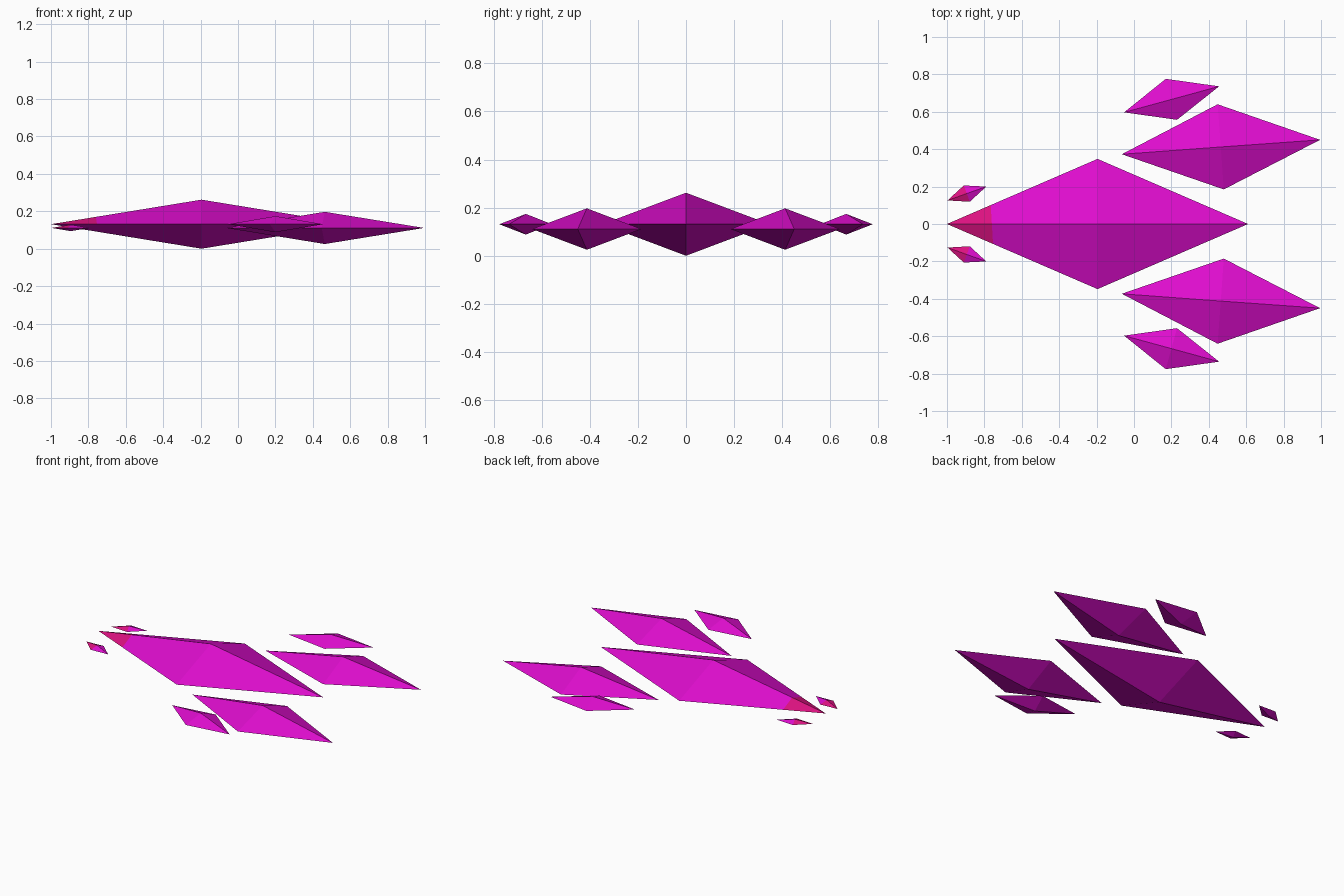
import bpy, bmesh
from mathutils import Vector

if "Cube" in bpy.data.objects:
    bpy.data.objects.remove(bpy.data.objects["Cube"])


def material(name, rgb):
    m = bpy.data.materials.new(name)
    m.diffuse_color = (*rgb, 1)
    m.use_nodes = True
    m.node_tree.nodes["Principled BSDF"].inputs["Base Color"].default_value = m.diffuse_color
    return m


MAGENTA = material("magenta", (0.74, 0.004, 0.62))
PINK = material("hot pink", (0.72, 0.006, 0.22))


def shard(name, rim, mid, half, apex, side=1, pink_x=None, cut=False):
    """Flat double pyramid: four rim corners, one peak above and one below."""
    bm = bmesh.new()
    ring = [bm.verts.new((x, y * side, mid)) for x, y in rim]
    for z in (mid + half, mid - half):
        peak = bm.verts.new((apex[0], apex[1] * side, z))
        for i in range(4):
            bm.faces.new((ring[i], ring[(i + 1) % 4], peak))
    # cut a line across so the tip can take its own colour
    if cut:
        bmesh.ops.bisect_plane(bm, geom=bm.verts[:] + bm.edges[:] + bm.faces[:],
                               plane_co=(pink_x, 0, 0), plane_no=Vector((1, 0.06, 0)))
    bmesh.ops.recalc_face_normals(bm, faces=bm.faces)
    # upper faces ahead of the line are pink
    if pink_x is not None:
        for f in bm.faces:
            if f.normal.z > 0 and f.calc_center_median().x < pink_x:
                f.material_index = 1
    me = bpy.data.meshes.new(name)
    bm.to_mesh(me)
    bm.free()
    me.materials.append(MAGENTA)
    me.materials.append(PINK)
    ob = bpy.data.objects.new(name, me)
    bpy.context.collection.objects.link(ob)


# main hull with pink nose
shard("main_hull", [(-1, 0), (-0.195, 0.348), (0.61, 0), (-0.195, -0.348)],
      0.131, 0.131, (-0.195, 0), pink_x=-0.76, cut=True)

# mirrored pairs of floating shards
for label, s in (("left", 1), ("right", -1)):
    shard(label + "_rear_wing",
          [(-0.065, 0.373), (0.447, 0.64), (0.995, 0.45), (0.48, 0.185)],
          0.111, 0.086, (0.464, 0.412), s)
    shard(label + "_outer_fin",
          [(-0.053, 0.597), (0.17, 0.776), (0.455, 0.736), (0.23, 0.557)],
          0.131, 0.043, (0.2, 0.666), s)
    shard(label + "_nose_fin",
          [(-0.997, 0.126), (-0.91, 0.206), (-0.79, 0.2), (-0.878, 0.119)],
          0.111, 0.017, (-0.894, 0.163), s, pink_x=-0.9)
